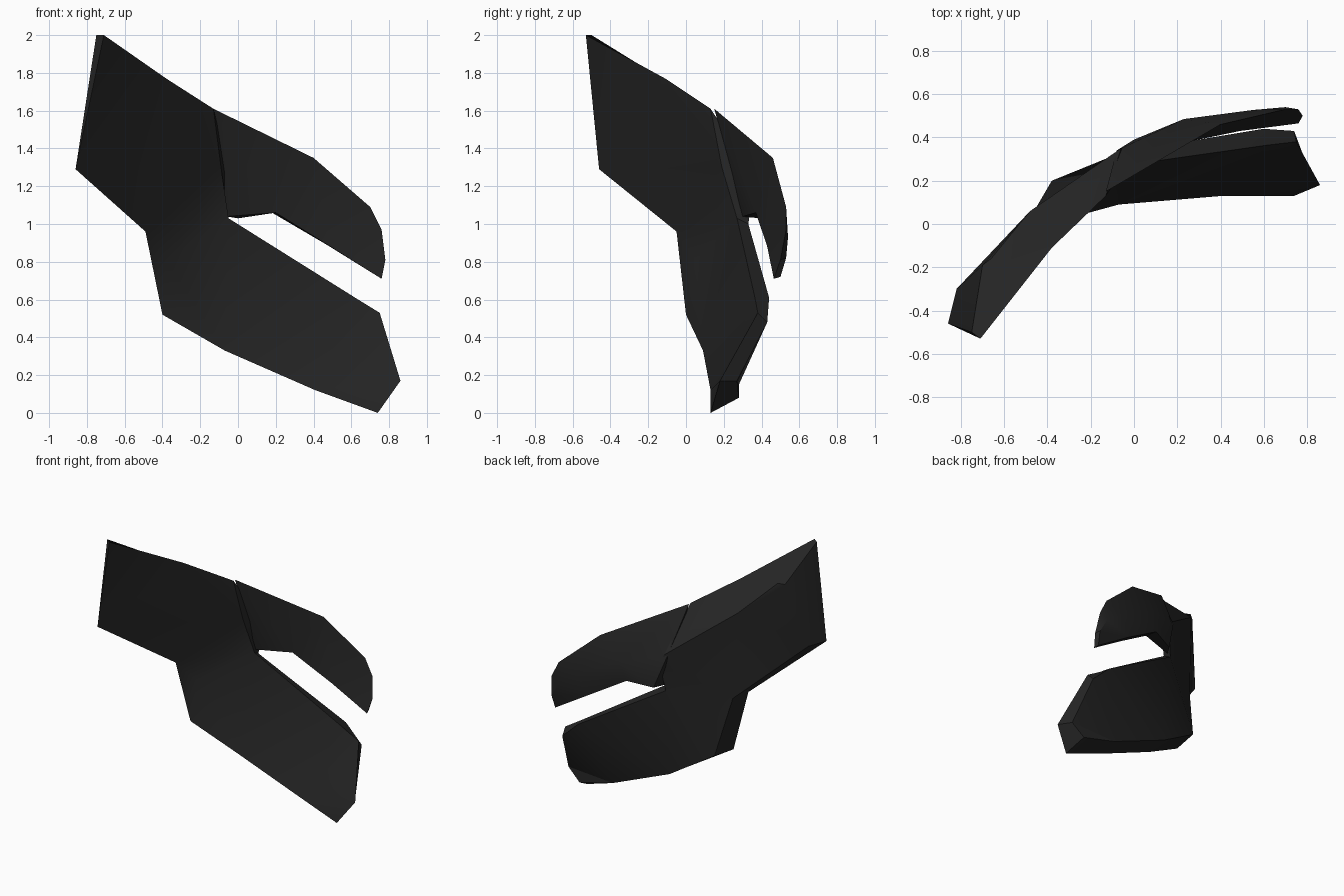
import bpy, bmesh, math
from mathutils import Vector
from mathutils.geometry import delaunay_2d_cdt

if "Cube" in bpy.data.objects:
    bpy.data.objects.remove(bpy.data.objects["Cube"])

dark = bpy.data.materials.new("charcoal black")
dark.diffuse_color = (0.018, 0.018, 0.018, 1)
dark.use_nodes = True
dark.node_tree.nodes["Principled BSDF"].inputs["Base Color"].default_value = dark.diffuse_color


def cap(bm, rim, inner=()):
    """Fill a rim (seen from the front) with triangles, passing through inner points."""
    pts = rim + [bm.verts.new(p) for p in inner]
    flat = [Vector((v.co.x, v.co.z)) for v in pts]
    n = len(rim)
    res = delaunay_2d_cdt(flat, [], [list(range(n))], 1, 1e-5)
    for tri in res[2]:
        bm.faces.new([pts[res[3][i][0]] for i in tri])


def plate(name, outline, inner=()):
    """Shell between a front rim and a matching inset back rim."""
    bm = bmesh.new()
    front = [bm.verts.new(p[:3]) for p in outline]
    back = [bm.verts.new(p[3:]) for p in outline]
    n = len(outline)
    for i in range(n):
        j = (i + 1) % n
        bm.faces.new((front[i], front[j], back[j], back[i]))
    cap(bm, front, inner)
    cap(bm, back)
    bmesh.ops.recalc_face_normals(bm, faces=bm.faces[:])
    me = bpy.data.meshes.new(name)
    bm.to_mesh(me)
    bm.free()
    me.materials.append(dark)
    ob = bpy.data.objects.new(name, me)
    bpy.context.collection.objects.link(ob)
    bpy.ops.object.select_all(action='DESELECT')
    ob.select_set(True)
    bpy.context.view_layer.objects.active = ob
    bpy.ops.object.shade_smooth_by_angle(angle=math.radians(30))
    return ob


# Each rim point: front x, y, z then back x, y, z
# Bent arm and broad lower prong
plate("arm_and_lower_prong", [
    (-.75, -.50, 2.0, -.70, -.19, 1.78),
    (-.71, -.53, 2.0, -.66, -.16, 1.79),
    (-.38, -.11, 1.77, -.48, .06, 1.60),
    (-.13, .13, 1.61, -.06, .35, 1.28),
    (-.09, .19, 1.30, -.03, .36, 1.20),
    (-.05, .27, 1.03, -.06, .33, 1.00),
    (.62, .365, .61, .60, .44, .61),
    (.75, .38, .53, .74, .43, .48),
    (.86, .18, .17, .80, .27, .17),
    (.74, .13, .00, .70, .28, .08),
    (.41, .13, .12, .42, .28, .15),
    (-.07, .09, .33, -.05, .27, .34),
    (-.40, .00, .52, -.38, .20, .54),
    (-.49, -.05, .96, -.45, .08, .95),
    (-.86, -.46, 1.29, -.82, -.30, 1.30),
], inner=[(-.38, .05, .81), (-.25, .16, 1.0)])

# Curved, thinner upper prong set slightly behind the arm
plate("upper_prong", [
    (-.13, .15, 1.61, -.08, .34, 1.27),
    (.40, .46, 1.35, .23, .485, 1.20),
    (.70, .53, 1.09, .55, .527, 1.03),
    (.76, .53, .97, .70, .54, .93),
    (.78, .50, .81, .76, .53, .82),
    (.76, .465, .71, .75, .50, .72),
    (.49, .43, .88, .47, .50, .89),
    (.20, .37, 1.06, .18, .46, 1.06),
    (-.06, .30, 1.04, .00, .39, 1.03),
])
